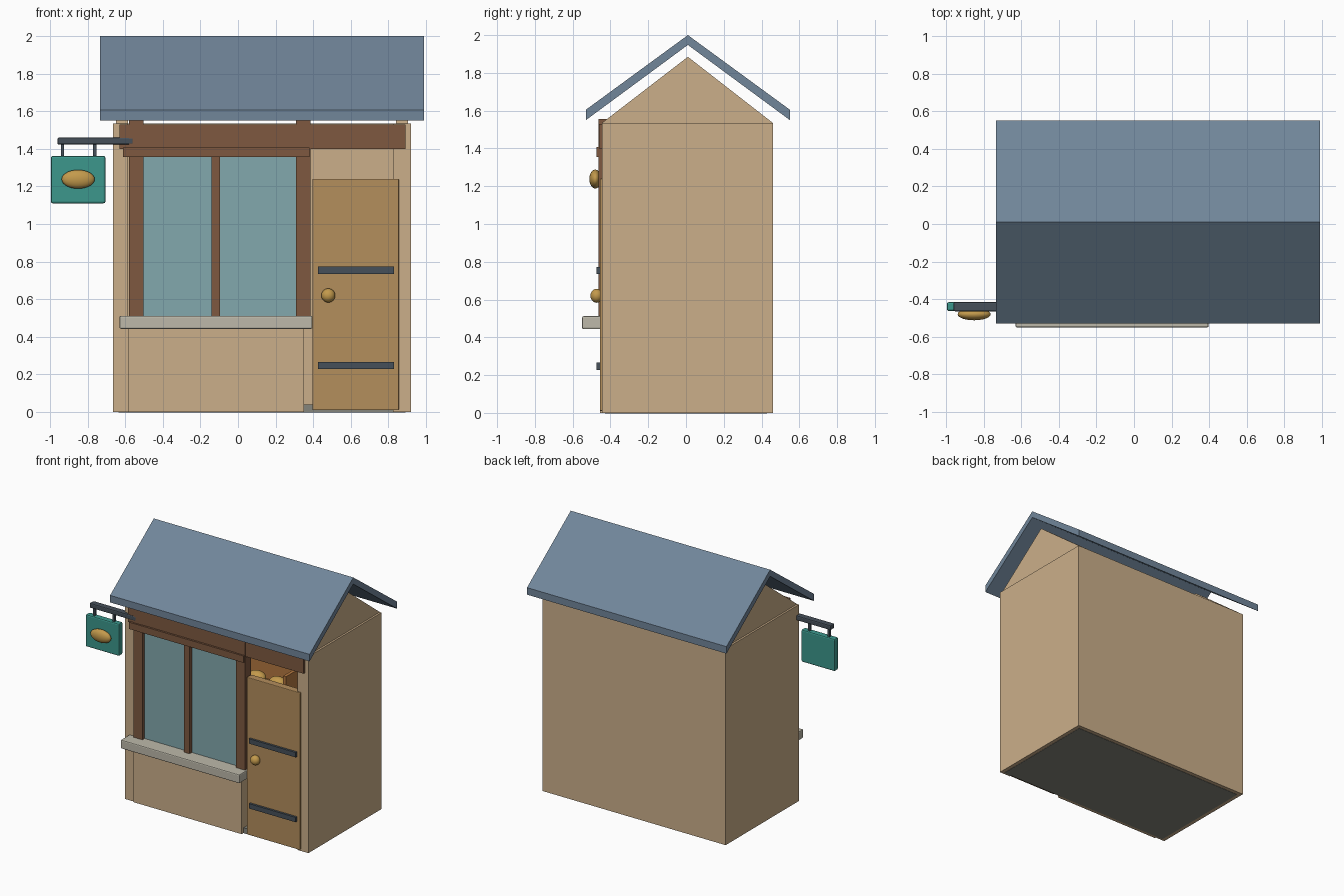
import bpy, bmesh
from mathutils import Vector

if "Cube" in bpy.data.objects:
    bpy.data.objects.remove(bpy.data.objects["Cube"])


def material(name, hex_code):
    m = bpy.data.materials.new(name)
    rgb = [int(hex_code[i:i + 2], 16) / 255 for i in (0, 2, 4)]
    m.diffuse_color = [(c / 12.92 if c < 0.04 else ((c + 0.055) / 1.055) ** 2.4) for c in rgb] + [1]
    m.use_nodes = True
    m.node_tree.nodes["Principled BSDF"].inputs["Base Color"].default_value = m.diffuse_color
    return m


PLASTER = material("plaster", "CBAF8A")
TIMBER = material("timber", "7E5940")
DOOR = material("door_wood", "B48E5C")
SLATE = material("slate", "71869A")
GLASS = material("glass", "82A8AE")
STONE = material("stone", "BDB9AA")
FLOOR = material("floor_stone", "85857C")
IRON = material("iron", "46505A")
TEAL = material("teal_paint", "3C978C")
GOLD = material("golden", "C39A4C")
SHELF = material("shelf_wood", "B47840")


def finish(bm, name, mat, smooth=False):
    bmesh.ops.recalc_face_normals(bm, faces=bm.faces)
    for f in bm.faces:
        f.smooth = smooth
    me = bpy.data.meshes.new(name)
    bm.to_mesh(me)
    bm.free()
    me.materials.append(mat)
    ob = bpy.data.objects.new(name, me)
    bpy.context.collection.objects.link(ob)
    return ob


def box(name, x, y, z, mat, bevel=0):
    """Box given by (min, max) pairs."""
    bm = bmesh.new()
    bmesh.ops.create_cube(bm, size=1)
    for v in bm.verts:
        v.co = Vector([r[0] if c < 0 else r[1] for c, r in zip(v.co, (x, y, z))])
    ob = finish(bm, name, mat)
    if bevel:
        mod = ob.modifiers.new("bevel", 'BEVEL')
        mod.width, mod.segments = bevel, 2
    return ob


def ellipsoid(name, centre, radii, mat):
    bm = bmesh.new()
    bmesh.ops.create_uvsphere(bm, u_segments=24, v_segments=14, radius=1)
    for v in bm.verts:
        v.co = Vector([c + r * p for c, r, p in zip(centre, radii, v.co)])
    return finish(bm, name, mat, True)


def extrude_x(name, profile, x0, x1, mat):
    """Extrude a (y, z) outline along x."""
    bm = bmesh.new()
    f = bm.faces.new([bm.verts.new((x0, y, z)) for y, z in profile])
    new = bmesh.ops.extrude_face_region(bm, geom=[f])["geom"]
    bmesh.ops.translate(bm, vec=(x1 - x0, 0, 0),
                        verts=[g for g in new if isinstance(g, bmesh.types.BMVert)])
    return finish(bm, name, mat)


# Walls and floor
box("floor", (-0.635, 0.89), (-0.43, 0.43), (-0.002, 0.04), FLOOR)
box("left_wall", (-0.665, -0.585), (-0.445, 0.46), (0, 1.535), PLASTER)
box("right_wall", (0.825, 0.92), (-0.445, 0.46), (0, 1.535), PLASTER)
box("back_wall", (-0.585, 0.825), (0.38, 0.46), (0, 1.535), PLASTER)
box("window_base", (-0.585, 0.35), (-0.455, -0.38), (0, 0.46), PLASTER)

# Gables and roof
for side, x0 in (("left", -0.65), ("right", 0.84)):
    extrude_x(side + "_gable", [(-0.445, 1.535), (0.46, 1.535), (0.01, 1.885)],
              x0, x0 + 0.065, PLASTER)
extrude_x("roof", [(-0.53, 1.55), (-0.53, 1.605), (0.01, 2.0), (0.55, 1.605),
                   (0.55, 1.55), (0.01, 1.948)], -0.735, 0.99, SLATE)

# Timber front and window
box("front_beam", (-0.63, 0.89), (-0.46, -0.38), (1.40, 1.53), TIMBER)
for side, x0 in (("left", -0.58), ("right", 0.308)):
    box(side + "_window_post", (x0, x0 + 0.077), (-0.463, -0.39), (0.5, 1.557), TIMBER)
box("window_mullion", (-0.142, -0.095), (-0.463, -0.39), (0.5, 1.37), TIMBER)
box("window_head", (-0.612, 0.38), (-0.475, -0.39), (1.355, 1.408), TIMBER)
box("window_glass", (-0.51, 0.315), (-0.435, -0.42), (0.5, 1.36), GLASS)
box("window_sill", (-0.63, 0.397), (-0.55, -0.39), (0.443, 0.512), STONE, 0.008)

# Door with straps and knob
box("door", (0.395, 0.855), (-0.456, -0.40), (0.01, 1.24), DOOR, 0.005)
for label, z in (("lower", 0.228), ("upper", 0.735)):
    box(label + "_door_strap", (0.425, 0.83), (-0.473, -0.45), (z, z + 0.038), IRON)
ellipsoid("door_knob", (0.48, -0.473, 0.62), (0.037, 0.033, 0.037), GOLD)

# Hanging sign
box("sign_bracket", (-0.96, -0.555), (-0.464, -0.415), (1.422, 1.46), IRON, 0.008)
for side, x in (("left", -0.933), ("right", -0.762)):
    box(side + "_sign_hanger", (x - 0.009, x + 0.009), (-0.448, -0.43), (1.35, 1.43), IRON)
box("sign_board", (-0.995, -0.705), (-0.463, -0.415), (1.11, 1.362), TEAL, 0.01)
ellipsoid("sign_loaf", (-0.85, -0.48, 1.238), (0.088, 0.032, 0.05), GOLD)

# Shelf unit and loaves glimpsed inside
box("shelf_back", (-0.5, 0.27), (0.36, 0.385), (0.04, 0.96), SHELF)
for side, x0 in (("left", -0.5), ("right", 0.25)):
    box(side + "_shelf_side", (x0, x0 + 0.025), (0.2, 0.36), (0.04, 0.96), SHELF)
for i, z in enumerate((0.42, 0.78)):
    box(f"shelf_board_{i}", (-0.48, 0.255), (0.2, 0.365), (z, z + 0.03), SHELF)
    for j in range(4):
        ellipsoid(f"loaf_{i}_{j}", (-0.39 + j * 0.18, 0.28, z + 0.07), (0.07, 0.05, 0.045), GOLD)
